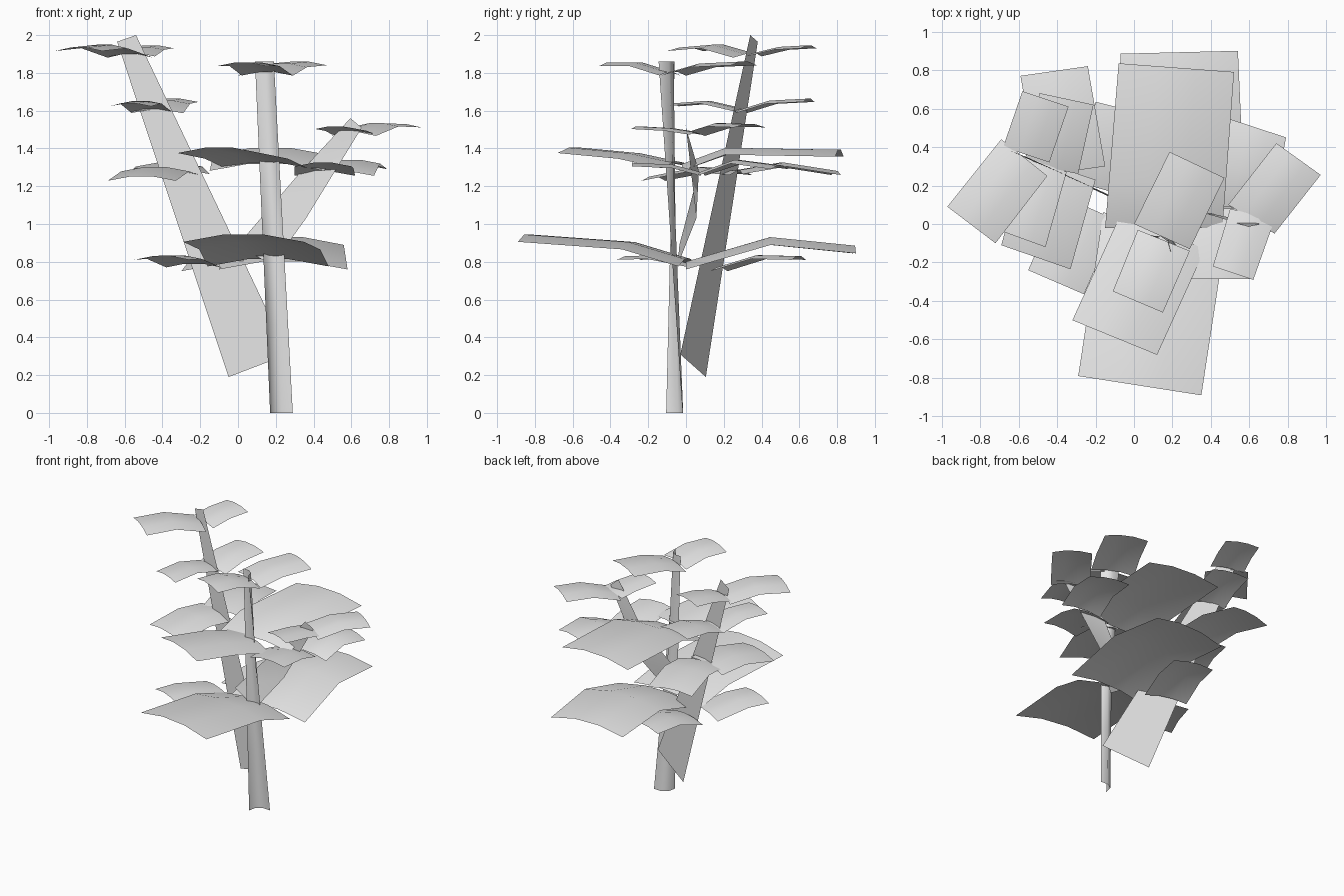
import bpy
from mathutils import Vector

cube = bpy.data.objects.get("Cube")
if cube:
    bpy.data.objects.remove(cube, do_unlink=True)

grey = bpy.data.materials.new("plain_grey")
grey.use_nodes = True
grey.diffuse_color = (0.8, 0.8, 0.8, 1)
grey.node_tree.nodes["Principled BSDF"].inputs["Base Color"].default_value = (0.8, 0.8, 0.8, 1)


def sheet(name, rows):
    """Open surface through equal-length rows of points."""
    n = len(rows[0])
    verts = [p for row in rows for p in row]
    faces = [(r * n + c, r * n + c + 1, (r + 1) * n + c + 1, (r + 1) * n + c)
             for r in range(len(rows) - 1) for c in range(n - 1)]
    mesh = bpy.data.meshes.new(name)
    mesh.from_pydata(verts, [], faces)
    mesh.materials.append(grey)
    for p in mesh.polygons:
        p.use_smooth = True
    obj = bpy.data.objects.new(name, mesh)
    bpy.context.collection.objects.link(obj)
    return obj


def leaf(name, b0, b1, t0, t1, zs, fold=0.42):
    """Arched card: base edge b0-b1, tip edge t0-t1, heights at base, fold and tip."""
    b0, b1, t0, t1 = (Vector(p) for p in (b0, b1, t0, t1))
    width = (b1 - b0).length
    rows = []
    for v, z in zip((0, fold, 1), zs):
        left, right = b0.lerp(t0, v), b1.lerp(t1, v)
        row = []
        for i in range(4):
            p = left.lerp(right, i / 3)
            droop = 0.03 * width * (1 if i in (1, 2) else -1)
            row.append((p.x, p.y, z + droop))
        # keep the upper side facing up
        rows.append(row)
    a, b = t0 - b0, b1 - b0
    if a.x * b.y - a.y * b.x > 0:
        rows = [r[::-1] for r in rows]
    sheet(name, [r[::-1] for r in rows])


# Trunk: a curved strip that twists on its way up
base = [(0.17, -0.105), (0.182, -0.045), (0.23, -0.015), (0.29, -0.018)]
top = [(0.09, -0.06), (0.14, -0.065), (0.175, -0.09), (0.19, -0.145)]
trunk_rows = []
for i in range(5):
    t = i / 4
    trunk_rows.append([(a[0] + (b[0] - a[0]) * t, a[1] + (b[1] - a[1]) * t, 1.86 * t)
                       for a, b in zip(base, top)])
sheet("trunk", trunk_rows)

# Branches: tapering flat strips
sheet("tall_branch", [[(-0.05, 0.105, 0.19), (0.265, -0.03, 0.31)],
                      [(-0.64, 0.38, 1.965), (-0.54, 0.34, 2.0)]])
sheet("short_branch", [[(0.0, -0.035, 0.89), (0.18, -0.045, 0.78)],
                       [(0.335, 0.068, 1.28), (0.36, 0.055, 1.03)],
                       [(0.595, -0.015, 1.56), (0.655, 0.0, 1.51)]])

# Leaves on the trunk
leaf("trunk_low_front_leaf", (-0.16, 0.06), (0.48, -0.04), (-0.29, -0.79), (0.35, -0.89),
     (0.795, 0.885, 0.925), 0.35)
leaf("trunk_low_back_leaf", (-0.1, 0.0), (0.58, 0.0), (-0.07, 0.885), (0.54, 0.90),
     (0.78, 0.91, 0.865), 0.5)
leaf("trunk_middle_front_leaf", (-0.07, 0.05), (0.37, -0.13), (-0.32, -0.5), (0.12, -0.68),
     (1.31, 1.36, 1.39))
leaf("trunk_middle_back_leaf", (-0.15, -0.02), (0.46, -0.02), (-0.08, 0.835), (0.52, 0.79),
     (1.3, 1.385, 1.375), 0.28)
leaf("trunk_top_front_leaf", (0.02, -0.03), (0.29, -0.14), (-0.11, -0.35), (0.15, -0.46),
     (1.795, 1.845, 1.845), 0.5)
leaf("trunk_top_back_leaf", (0.0, 0.0), (0.29, -0.13), (0.185, 0.375), (0.47, 0.24),
     (1.795, 1.84, 1.85))

# Leaves on the tall branch
leaf("tall_low_front_leaf", (-0.38, 0.15), (-0.09, 0.02), (-0.55, -0.24), (-0.26, -0.365),
     (0.78, 0.825, 0.82), 0.6)
leaf("tall_low_back_leaf", (-0.3, 0.22), (0.01, 0.13), (-0.2, 0.635), (0.1, 0.56),
     (0.76, 0.825, 0.82), 0.5)
leaf("tall_middle_front_leaf", (-0.56, 0.35), (-0.2, 0.23), (-0.69, -0.11), (-0.33, -0.235),
     (1.27, 1.29, 1.24), 0.45)
leaf("tall_middle_back_leaf", (-0.5, 0.25), (-0.15, 0.30), (-0.59, 0.77), (-0.24, 0.82),
     (1.275, 1.315, 1.27), 0.45)
leaf("tall_upper_front_leaf", (-0.57, 0.35), (-0.35, 0.27), (-0.68, -0.04), (-0.46, -0.12),
     (1.6, 1.645, 1.63), 0.5)
leaf("tall_upper_back_leaf", (-0.57, 0.32), (-0.29, 0.26), (-0.49, 0.68), (-0.21, 0.62),
     (1.595, 1.645, 1.655), 0.45)
leaf("tall_top_front_leaf", (-0.69, 0.44), (-0.45, 0.25), (-0.97, 0.09), (-0.72, -0.1),
     (1.89, 1.94, 1.925), 0.5)
leaf("tall_top_back_leaf", (-0.68, 0.40), (-0.44, 0.32), (-0.58, 0.69), (-0.34, 0.61),
     (1.895, 1.93, 1.938), 0.5)

# Leaves on the short branch
leaf("short_low_front_leaf", (0.3, 0.08), (0.62, 0.08), (0.3, -0.285), (0.6, -0.285),
     (1.265, 1.305, 1.315))
leaf("short_low_back_leaf", (0.4, 0.1), (0.72, 0.06), (0.5, 0.545), (0.79, 0.45),
     (1.265, 1.33, 1.3), 0.45)
leaf("short_top_front_leaf", (0.5, 0.08), (0.73, 0.02), (0.41, -0.22), (0.62, -0.29),
     (1.48, 1.5, 1.51))
leaf("short_top_back_leaf", (0.49, 0.10), (0.73, -0.05), (0.74, 0.42), (0.97, 0.255),
     (1.475, 1.525, 1.52), 0.5)
